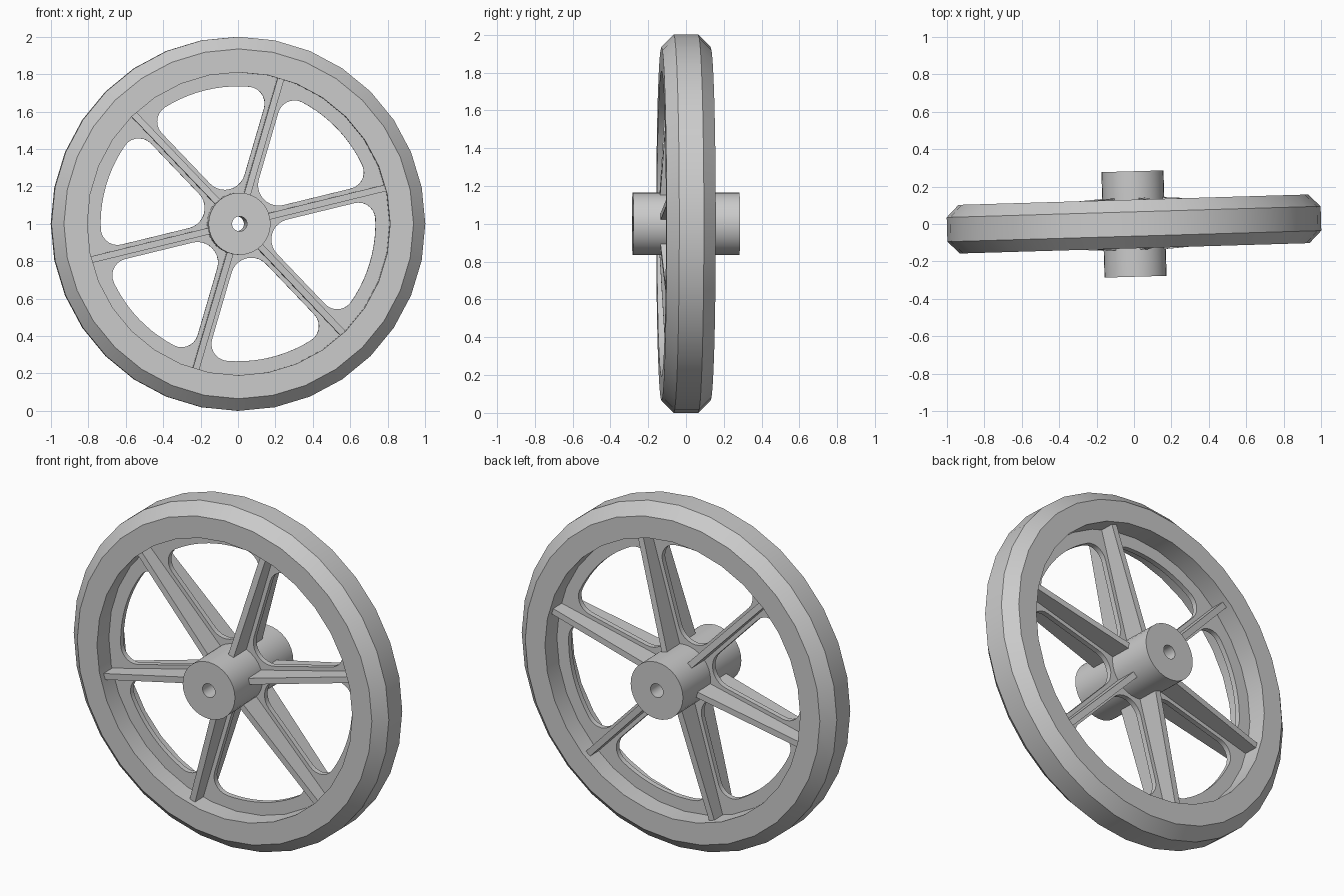
import bpy
import bmesh
from math import sin, cos, pi, radians, sqrt, asin
from mathutils import Matrix, Vector

cube = bpy.data.objects.get("Cube")
if cube:
    bpy.data.objects.remove(cube, do_unlink=True)

metal = bpy.data.materials.new("grey_metal")
metal.use_nodes = True
grey = (0.6, 0.6, 0.6, 1)
metal.diffuse_color = grey
metal.node_tree.nodes["Principled BSDF"].inputs["Base Color"].default_value = grey

# Parts are made with the axle along local z, then stood up and yawed slightly
PLACE = (Matrix.Translation((0, 0, 1)) @ Matrix.Rotation(radians(1.7), 4, "Z")
         @ Matrix.Rotation(pi / 2, 4, "X"))
SPOKES = 6
START = radians(13.7)
STEP = 2 * pi / SPOKES


def add_object(name, mesh, smooth=True):
    mesh.materials.clear()
    mesh.materials.append(metal)
    mesh.transform(PLACE)
    obj = bpy.data.objects.new(name, mesh)
    bpy.context.collection.objects.link(obj)
    if smooth:
        bpy.ops.object.select_all(action="DESELECT")
        obj.select_set(True)
        bpy.context.view_layer.objects.active = obj
        bpy.ops.object.shade_smooth_by_angle(angle=radians(30))
    return obj


def finish(name, bm, smooth=True):
    bmesh.ops.recalc_face_normals(bm, faces=bm.faces)
    mesh = bpy.data.meshes.new(name)
    bm.to_mesh(mesh)
    bm.free()
    return add_object(name, mesh, smooth)


def lathe(name, profile, sides):
    """Revolve a closed (radius, height) profile about the axle."""
    bm = bmesh.new()
    rings = []
    for i in range(sides):
        a = 2 * pi * i / sides
        rings.append([bm.verts.new((r * cos(a), r * sin(a), h)) for r, h in profile])
    n = len(profile)
    for i in range(sides):
        p, q = rings[i], rings[(i + 1) % sides]
        for j in range(n):
            k = (j + 1) % n
            bm.faces.new((p[j], q[j], q[k], p[k]))
    return finish(name, bm)


def arc(center, radius, a0, a1, steps):
    return [center + radius * Vector((cos(a0 + (a1 - a0) * i / steps),
                                      sin(a0 + (a1 - a0) * i / steps)))
            for i in range(steps + 1)]


# Rim with chamfered tread, and hub with bore
lathe("rim", [(1, -0.065), (1, 0.065), (0.935, 0.13), (0.81, 0.13),
              (0.81, -0.13), (0.935, -0.13)], 32)
lathe("hub", [(0.166, -0.282), (0.166, 0.282), (0.04, 0.282), (0.04, -0.282)], 32)


# Web plate with rounded openings between the spokes
def opening(gap=0.04, outer=0.735, corner=0.09, inner=0.11):
    """Outline of one opening, symmetric about the local x axis."""
    half = STEP / 2
    side = gap + corner
    reach = outer - corner
    turn = half - asin(side / reach)
    center = reach * Vector((cos(turn), sin(turn)))
    low = Vector(((gap + inner) / sin(half), 0))
    upper = arc(Vector((0, 0)), outer, 0, turn, 5)
    upper += arc(center, corner, turn, half + pi / 2, 7)[1:]
    upper += arc(low, inner, half + pi / 2, pi, 5)
    lower = [Vector((p.x, -p.y)) for p in reversed(upper[1:-1])]
    return upper + lower


def add_outline(curve, points):
    spline = curve.splines.new("POLY")
    spline.points.add(len(points) - 1)
    for point, co in zip(spline.points, points):
        point.co = (co.x, co.y, 0, 1)
    spline.use_cyclic_u = True


curve = bpy.data.curves.new("web_outline", "CURVE")
curve.dimensions = "2D"
curve.fill_mode = "BOTH"
curve.extrude = 0.015
for radius in (0.85, 0.1):
    add_outline(curve, arc(Vector((0, 0)), radius, 0, 2 * pi, 32)[:-1])
for i in range(SPOKES):
    turn = Matrix.Rotation(START + (i + 0.5) * STEP, 2)
    add_outline(curve, [turn @ p for p in opening()])
helper = bpy.data.objects.new("web_helper", curve)
bpy.context.collection.objects.link(helper)
bpy.context.view_layer.update()
evaluated = helper.evaluated_get(bpy.context.evaluated_depsgraph_get())
web_mesh = bpy.data.meshes.new_from_object(evaluated)
bpy.data.objects.remove(helper, do_unlink=True)
bpy.data.curves.remove(curve)
add_object("web_plate", web_mesh)

# Thin ribs running from hub to rim, deeper at the hub
for i in range(SPOKES):
    bm = bmesh.new()
    outline = [(0.1, 0.143), (0.825, 0.095), (0.825, -0.095), (0.1, -0.143)]
    face = bm.faces.new([bm.verts.new((r, -0.0175, h)) for r, h in outline])
    grown = bmesh.ops.extrude_face_region(bm, geom=[face])["geom"]
    bmesh.ops.translate(bm, vec=(0, 0.035, 0),
                        verts=[g for g in grown if isinstance(g, bmesh.types.BMVert)])
    bmesh.ops.transform(bm, matrix=Matrix.Rotation(START + i * STEP, 4, "Z"),
                        verts=bm.verts)
    finish(f"spoke_rib_{i + 1}", bm, smooth=False)
